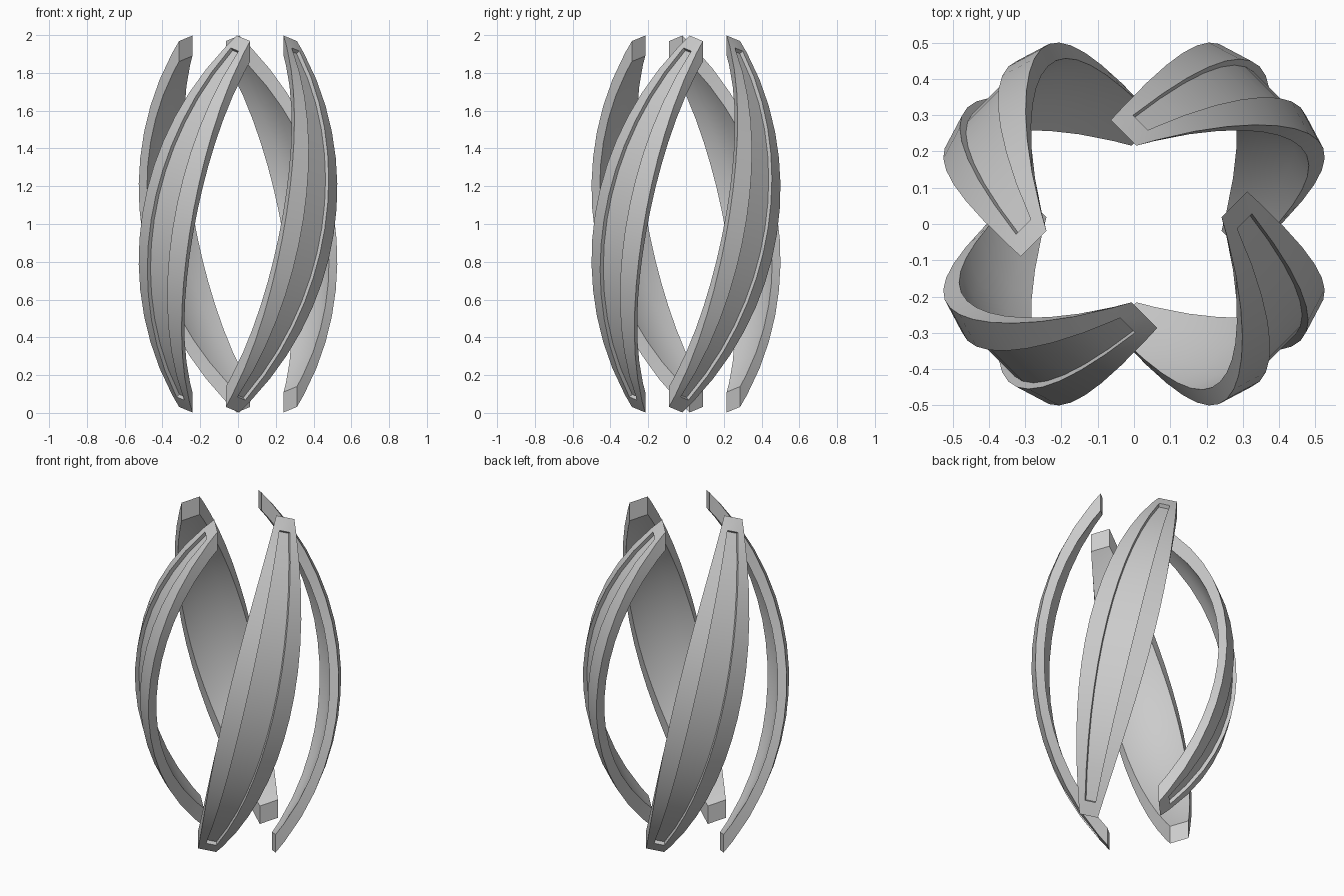
import bpy, bmesh
from math import sin, cos, radians, sqrt, pi

if "Cube" in bpy.data.objects:
    bpy.data.objects.remove(bpy.data.objects["Cube"])

H_OUT, H_IN = 0.983, 0.875      # half heights of outer and inner arcs
R_END = 0.157                   # radius of the vertical end caps
LEAN, TILT = 0.216, radians(17) # sideways travel of the ends, tilt of cross-sections


def arc(s, half, r_mid):
    """Radius of a circular arc bulging to r_mid, reaching R_END at s = +-1."""
    sag = r_mid - R_END
    R = (half * half + sag * sag) / (2 * sag)
    return r_mid - R + sqrt(R * R - (half * s) ** 2)


def section(s):
    """Loop of 8 points (tangent, radius, z): four outer, four inner."""
    k = 1 - s * s
    pts = []
    for half, r_mid, w_mid, p_mid, sides in (
            (H_OUT, 0.552, 0.177, 0.080, (-1, 1)),
            (H_IN, 0.505, 0.158, 0.072, (1, -1))):
        w = 0.05 + (w_mid - 0.05) * k
        p = 0.022 + (p_mid - 0.022) * k
        r = arc(s, half, r_mid)
        a, b = sides
        for off, drop in ((a * w, 0.03 * k), (a * p, 0), (b * p, 0), (b * w, 0.03 * k)):
            pts.append((LEAN * s + off, r - drop, 1 + half * s - off * sin(TILT)))
    return pts


def blade(name, angle, shift):
    """One curved leaning blade with a recessed channel on its outer face."""
    n = 14
    steps = [-1] + [0.94 * (2 * i / n - 1) for i in range(n + 1)] + [1]
    bm = bmesh.new()
    c, d = cos(angle), sin(angle)
    loops = []
    for s in steps:
        loops.append([bm.verts.new((r * c - (t + shift) * d, r * d + (t + shift) * c, z))
                      for t, r, z in section(s)])
    channel = []
    for i in range(len(loops) - 1):
        a, b = loops[i], loops[i + 1]
        for j in range(8):
            m = (j + 1) % 8
            f = bm.faces.new((a[j], a[m], b[m], b[j]))
            if j == 1 and 0 < i < len(loops) - 2:
                channel.append(f)
    # vertical end caps
    bm.faces.new(loops[0][::-1])
    bm.faces.new(loops[-1])
    bmesh.ops.recalc_face_normals(bm, faces=bm.faces)
    # sunken channel
    bmesh.ops.inset_region(bm, faces=channel, thickness=0.001, depth=-0.022,
                           use_even_offset=True)
    me = bpy.data.meshes.new(name)
    bm.to_mesh(me)
    bm.free()
    ob = bpy.data.objects.new(name, me)
    bpy.context.collection.objects.link(ob)
    bpy.ops.object.select_all(action='DESELECT')
    ob.select_set(True)
    bpy.context.view_layer.objects.active = ob
    bpy.ops.object.shade_smooth_by_angle(angle=radians(25))


# four blades around the vertical axis, alternately shifted sideways
for i, side in enumerate(("back_right", "back_left", "front_left", "front_right")):
    blade("blade_" + side, pi / 4 + i * pi / 2, -0.018 if i % 2 == 0 else 0.018)
